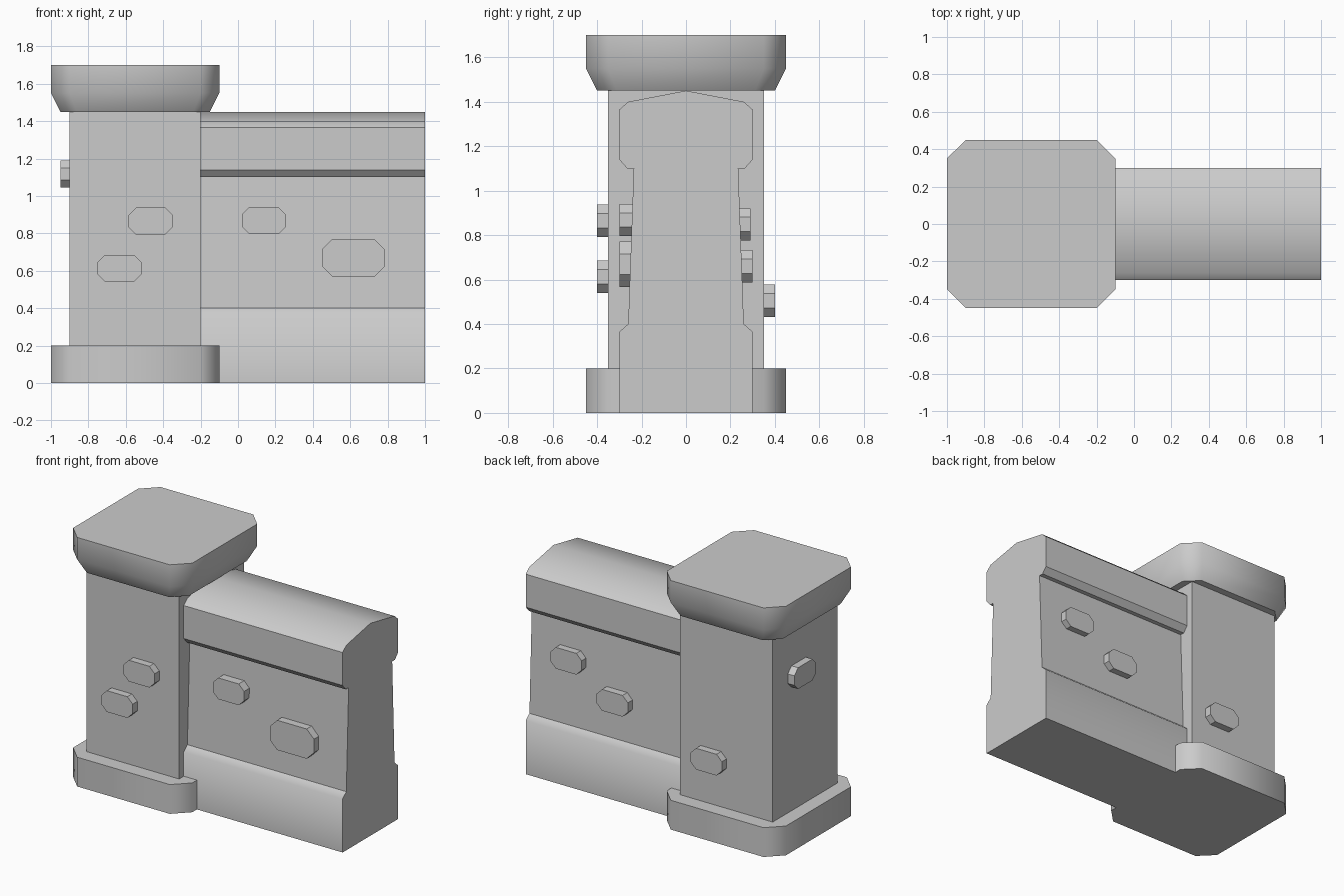
import bpy, bmesh, math
from mathutils import Vector

if "Cube" in bpy.data.objects:
    bpy.data.objects.remove(bpy.data.objects["Cube"])


def loft(name, rings, smooth_deg=0, sharp_z=()):
    """Closed solid through matching rings of points; convex soft edges are smoothed."""
    bm = bmesh.new()
    loops = [[bm.verts.new(p) for p in ring] for ring in rings]
    for a, b in zip(loops, loops[1:]):
        for i in range(len(a)):
            j = (i + 1) % len(a)
            bm.faces.new((a[i], a[j], b[j], b[i]))
    bm.faces.new(loops[0][::-1])
    bm.faces.new(loops[-1])
    bmesh.ops.recalc_face_normals(bm, faces=bm.faces[:])
    for f in bm.faces:
        f.smooth = smooth_deg > 0
    for e in bm.edges:
        forced = any(all(abs(v.co.z - z) < 1e-4 for v in e.verts) for z in sharp_z)
        e.smooth = e.calc_face_angle() < math.radians(smooth_deg) and not forced
    me = bpy.data.meshes.new(name)
    bm.to_mesh(me)
    bm.free()
    ob = bpy.data.objects.new(name, me)
    bpy.context.collection.objects.link(ob)
    return ob


def octagon(hw, hh, c):
    """Rectangle with cut corners, centred on the origin."""
    return [(hw, -hh + c), (hw, hh - c), (hw - c, hh), (-hw + c, hh),
            (-hw, hh - c), (-hw, -hh + c), (-hw + c, -hh), (hw - c, -hh)]


PX = -0.55  # pillar centre


def pillar_ring(half, c, z):
    return [(PX + x, y, z) for x, y in octagon(half, half, c)]


# Pillar: plinth, square shaft, flared cap
loft("pillar_base", [pillar_ring(0.45, 0.1, 0), pillar_ring(0.45, 0.1, 0.2)], 50)
loft("pillar_cap", [pillar_ring(0.40, 0.089, 1.45), pillar_ring(0.45, 0.1, 1.55),
                    pillar_ring(0.45, 0.1, 1.70)], 50)
square = [(-0.35, -0.35), (0.35, -0.35), (0.35, 0.35), (-0.35, 0.35)]
loft("pillar_shaft", [[(PX + x, y, z) for x, y in square] for z in (0.0, 1.45)])

# Wall: mirrored half profile swept along x
half = [(0.30, 0), (0.30, 0.365), (0.26, 0.40), (0.235, 1.10), (0.265, 1.10),
        (0.30, 1.14), (0.30, 1.365), (0.26, 1.40)]
profile = half + [(0, 1.45)] + [(-y, z) for y, z in reversed(half)]
loft("wall", [[(x, y, z) for y, z in profile] for x in (-0.25, 1.0)],
     55, sharp_z=(0.40, 1.10, 1.14, 1.365))


# Raised stones: centre along the face, height, size, outer and inner depth
def stone(name, axis, u, z, outer, inner, w=0.235, h=0.145, c=0.04):
    rings = []
    for d in (inner, outer):
        pts = [(u + a, z + b) for a, b in octagon(w / 2, h / 2, c)]
        rings.append([(p, d, q) if axis == 'y' else (d, p, q) for p, q in pts])
    loft(name, rings)


stone("pillar_stone_front_upper", 'y', -0.467, 0.865, -0.40, -0.33)
stone("pillar_stone_front_lower", 'y', -0.633, 0.613, -0.40, -0.33)
stone("pillar_stone_back", 'y', -0.433, 0.505, 0.40, 0.33)
stone("pillar_stone_left", 'x', 0.07, 1.117, -0.95, -0.88)
stone("wall_stone_front_small", 'y', 0.138, 0.868, -0.30, -0.22)
stone("wall_stone_front_large", 'y', 0.617, 0.669, -0.30, -0.22, 0.333, 0.203, 0.055)
stone("wall_stone_back_upper", 'y', 0.703, 0.848, 0.29, 0.22)
stone("wall_stone_back_lower", 'y', 0.347, 0.660, 0.30, 0.22)
